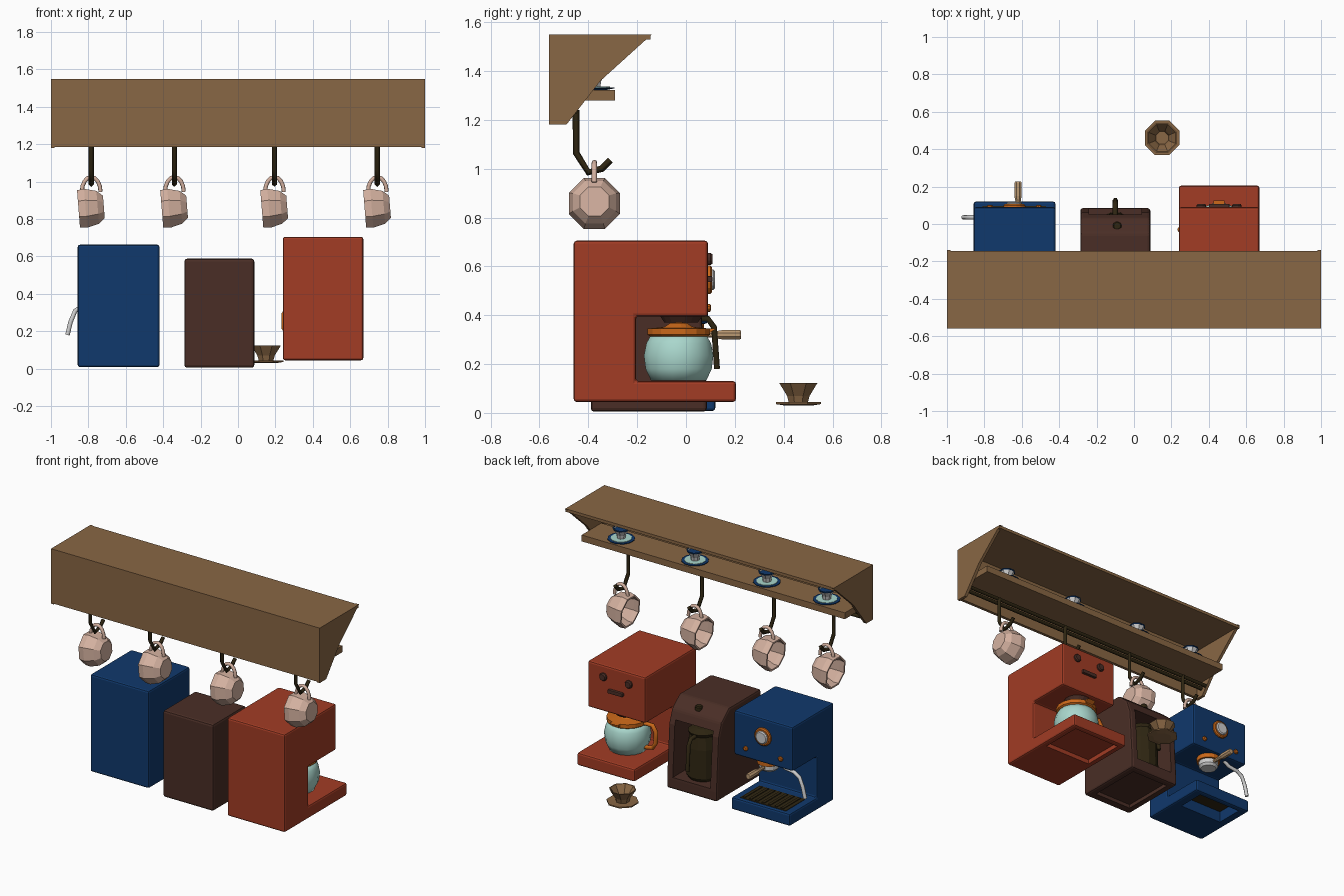
import bpy, bmesh, math
from mathutils import Matrix, Vector

cube = bpy.data.objects.get("Cube")
if cube:
    bpy.data.objects.remove(cube)


def material(name, *rgb):
    m = bpy.data.materials.new(name)
    m.use_nodes = True
    m.diffuse_color = (*rgb, 1)
    m.node_tree.nodes["Principled BSDF"].inputs["Base Color"].default_value = (*rgb, 1)
    return m


WOOD = material("oak brown", .25, .135, .058)
RED = material("brick red", .36, .045, .018)
BLUE = material("deep blue", .005, .04, .15)
BROWN = material("dark brown", .068, .027, .019)
GLASS = material("pale teal", .40, .68, .61)
CLAY = material("pale pink clay", .66, .44, .35)
ORANGE = material("orange", .60, .14, .01)
DARK = material("blackish olive", .028, .019, .006)
WHITE = material("light grey", .62, .62, .62)
TAN = material("light tan", .50, .32, .17)


def finish(name, bm, mat):
    bmesh.ops.recalc_face_normals(bm, faces=bm.faces)
    mesh = bpy.data.meshes.new(name)
    bm.to_mesh(mesh)
    bm.free()
    ob = bpy.data.objects.new(name, mesh)
    bpy.context.collection.objects.link(ob)
    mesh.materials.append(mat)
    return ob


def apply(ob, kind, **settings):
    mod = ob.modifiers.new(kind.title(), kind)
    for key, value in settings.items():
        setattr(mod, key, value)
    bpy.context.view_layer.objects.active = ob
    bpy.ops.object.modifier_apply(modifier=mod.name)


def cut(ob, cutter):
    apply(ob, 'BOOLEAN', object=cutter, operation='DIFFERENCE', solver='EXACT')
    bpy.data.objects.remove(cutter)


def extrude(name, profile, x0, x1, mat, bevel=0):
    """Side profile of (y, z) points swept along x."""
    bm = bmesh.new()
    face = bm.faces.new([bm.verts.new((x0, y, z)) for y, z in profile])
    new = bmesh.ops.extrude_face_region(bm, geom=[face])["geom"]
    verts = [v for v in new if isinstance(v, bmesh.types.BMVert)]
    bmesh.ops.translate(bm, verts=verts, vec=(x1 - x0, 0, 0))
    ob = finish(name, bm, mat)
    if bevel:
        apply(ob, 'BEVEL', width=bevel, segments=2)
    return ob


def box(name, x, y, z, mat, bevel=0):
    profile = [(y[0], z[0]), (y[1], z[0]), (y[1], z[1]), (y[0], z[1])]
    return extrude(name, profile, x[0], x[1], mat, bevel)


def lathe(name, profile, loc, mat, sides=16, axis='Z', smooth=False, turn=.5):
    """Rings of (radius, height) about an axis, both ends closed."""
    bm = bmesh.new()
    rings = []
    for r, h in profile:
        angles = [math.tau * (i + turn) / sides for i in range(sides)]
        rings.append([bm.verts.new((r * math.cos(a), r * math.sin(a), h)) for a in angles])
    for low, high in zip(rings, rings[1:]):
        for i in range(sides):
            j = (i + 1) % sides
            bm.faces.new((low[i], low[j], high[j], high[i]))
    bm.faces.new(rings[0])
    bm.faces.new(rings[-1])
    aim = {'Z': (0, 0, 1), 'Y': (0, 1, 0), '-X': (-1, 0, -.08)}[axis]
    turn_to = Vector(aim).to_track_quat('Z', 'Y').to_matrix().to_4x4()
    bm.transform(Matrix.Translation(loc) @ turn_to)
    ob = finish(name, bm, mat)
    if smooth:
        ob.data.shade_smooth()
    return ob


def tube(name, points, radius, mat, sides=2):
    curve = bpy.data.curves.new(name, 'CURVE')
    curve.dimensions = '3D'
    curve.bevel_depth, curve.bevel_resolution = radius, sides
    curve.use_fill_caps = True
    spline = curve.splines.new('POLY')
    spline.points.add(len(points) - 1)
    for p, co in zip(spline.points, points):
        p.co = (*co, 1)
    curve.materials.append(mat)
    ob = bpy.data.objects.new(name, curve)
    bpy.context.collection.objects.link(ob)
    return ob


def c_shape(back, inner, top_y, base_y, z0, z1, z2, z3):
    return [(back, z0), (base_y, z0), (base_y, z1), (inner, z1),
            (inner, z2), (top_y, z2), (top_y, z3), (back, z3)]


# Wall shelf: panels, triangular ends, ledge and hook rail
box("shelf_top", (-1, 1), (-.56, -.145), (1.53, 1.55), WOOD)
box("shelf_back", (-1, 1), (-.56, -.54), (1.185, 1.55), WOOD)
end = [(-.56, 1.18), (-.49, 1.18), (-.35, 1.36), (-.14, 1.55), (-.56, 1.55)]
for side, x in (("left", .98), ("right", -1)):
    extrude(side + "_shelf_end", end, x, x + .02, WOOD)
box("shelf_ledge", (-.98, .98), (-.5, -.29), (1.28, 1.323), WOOD)
for y in (-.50, -.455):
    tube("hook_rail", [(-.98, y, 1.235), (.98, y, 1.235)], .012, DARK)


# Cup with saucer, flared and hollow
def cup_set(x, y, z, cup_mat, saucer_mat, sides):
    lathe("saucer", [(.06, 0), (.1, .006), (.1, .014), (.05, .012)], (x, y, z), saucer_mat, sides)
    lathe("cup", [(.042, .012), (.05, .04), (.085, .093), (.078, .093), (.044, .045), (.036, .02)],
          (x, y, z), cup_mat, 8)


cup_set(.15, .46, .03, WOOD, WOOD, 8)

# Hooks with mugs, and painted saucers and cups on the ledge
for x in (-.785, -.34, .195, .745):
    hook = [(-.45, 1.24), (-.45, 1.065), (-.40, .985), (-.345, 1.0), (-.31, 1.035)]
    tube("hook", [(x, y, z) for y, z in hook], .014, DARK, 0)
    lathe("mug", [(.065, -.068), (.095, -.035), (.113, .03), (.108, .068),
                  (.096, .068), (.1, .03), (.06, -.05)],
          (x, -.375, .86), CLAY, 8, '-X')
    arc = [math.pi * i / 8 for i in range(9)]
    tube("mug_handle", [(x + .05 * math.cos(a), -.375, .945 + .08 * math.sin(a)) for a in arc],
         .011, CLAY)
    lathe("ledge_saucer", [(.055, 0), (.085, .006), (.085, .01)], (x, -.375, 1.323), BLUE, 12)
    lathe("saucer_centre", [(.066, 0), (.066, .003)], (x, -.375, 1.333), GLASS, 12)
    lathe("ledge_cup", [(.026, 0), (.03, .025), (.052, .065), (.046, .065), (.02, .02)],
          (x, -.375, 1.334), WHITE, 8)
    lathe("cup_rim", [(.05, 0), (.055, .004), (.054, .008), (.046, .008), (.046, 0)],
          (x, -.375, 1.393), BLUE, 8)

# Red drip coffee maker
red = extrude("red_machine", c_shape(-.46, -.205, .09, .205, .045, .13, .395, .705),
              .24, .67, RED, .012)
cut(red, box("cutter", (.28, .63), (-.12, .17), (0, .075), RED))
for x in (.36, .55):
    lathe("red_machine_knob", [(.026, 0), (.026, .012), (.02, .02)], (x, .088, .63), BROWN, 12, 'Y')
box("red_machine_slot", (.4, .51), (.085, .108), (.535, .56), BROWN, .004)
lathe("filter_basket", [(.07, 0), (.09, .03)], (.455, -.02, .37), BROWN)
lathe("glass_jug", [(.115, .132), (.138, .18), (.145, .235), (.135, .285), (.115, .32)],
      (.455, -.03, 0), GLASS, 16, smooth=True)
lathe("jug_lid", [(.118, .312), (.13, .32), (.13, .345), (.06, .352), (.035, .368), (.0, .37)],
      (.455, -.03, 0), ORANGE)
extrude("jug_spout", [(.08, .318), (.125, .345), (.08, .345)], .425, .485, ORANGE)
tube("jug_handle", [(.34, -.03, .33), (.27, -.03, .33), (.245, -.03, .29), (.245, -.03, .22),
                    (.27, -.03, .18), (.325, -.03, .17)], .014, ORANGE)

# Brown compact coffee maker with sloping face
brown = extrude("brown_machine", [(-.39, .005), (.085, .005), (.085, .07), (.062, .43),
                                  (.03, .52), (-.05, .588), (-.39, .588)],
                -.287, .087, BROWN, .014)
cut(brown, box("cutter", (-.24, .04), (-.22, .2), (.085, .46), BROWN))
cut(brown, box("cutter", (-.24, .04), (-.33, .04), (-.1, .03), BROWN))
lathe("brown_machine_button", [(.024, -.01), (.024, .012), (.018, .018)], (-.09, -.01, .55), DARK, 12)
lathe("dark_jug", [(.09, .086), (.105, .11), (.1, .3), (.085, .38), (.095, .4), (.04, .415)],
      (-.1, -.04, 0), DARK, 12)
tube("dark_jug_handle", [(-.1, .02, .385), (-.1, .09, .385), (-.1, .115, .35), (-.1, .127, .18)],
     .014, DARK, 1)

# Blue espresso machine
blue = extrude("blue_machine", c_shape(-.35, -.17, .09, .12, .008, .09, .365, .663),
               -.857, -.42, BLUE, .012)
cut(blue, box("cutter", (-.8, -.48), (-.1, .085), (-.05, .2), BLUE))
box("drip_tray", (-.81, -.47), (-.11, .095), (.083, .093), DARK)
for i in range(7):
    x = -.785 + i * .0475
    box("drip_tray_bar", (x, x + .02), (-.1, .085), (.09, .098), DARK)
lathe("dial_ring", [(.06, 0), (.06, .012), (.052, .018)], (-.64, .088, .545), ORANGE, 16, 'Y')
lathe("dial", [(.043, 0), (.043, .01), (.036, .016)], (-.64, .102, .545), WHITE, 16, 'Y')
for x in (-.51, -.77):
    lathe("blue_machine_button", [(.016, 0), (.016, .01), (.01, .014)], (x, .088, .43), ORANGE, 10, 'Y')
lathe("group_head", [(.075, .335), (.075, .37)], (-.62, .0, 0), ORANGE)
lathe("filter_holder", [(.05, .29), (.062, .305), (.062, .338)], (-.62, .0, 0), WHITE)
lathe("filter_handle", [(.012, .055), (.013, .11), (.021, .15), (.021, .22), (.017, .226)],
      (-.62, 0, .32), TAN, 8, 'Y')
tube("steam_wand", [(-.72, .035, .37), (-.76, .035, .345), (-.83, .035, .335), (-.87, .035, .31),
                    (-.895, .035, .25), (-.912, .035, .18)], .012, WHITE)
